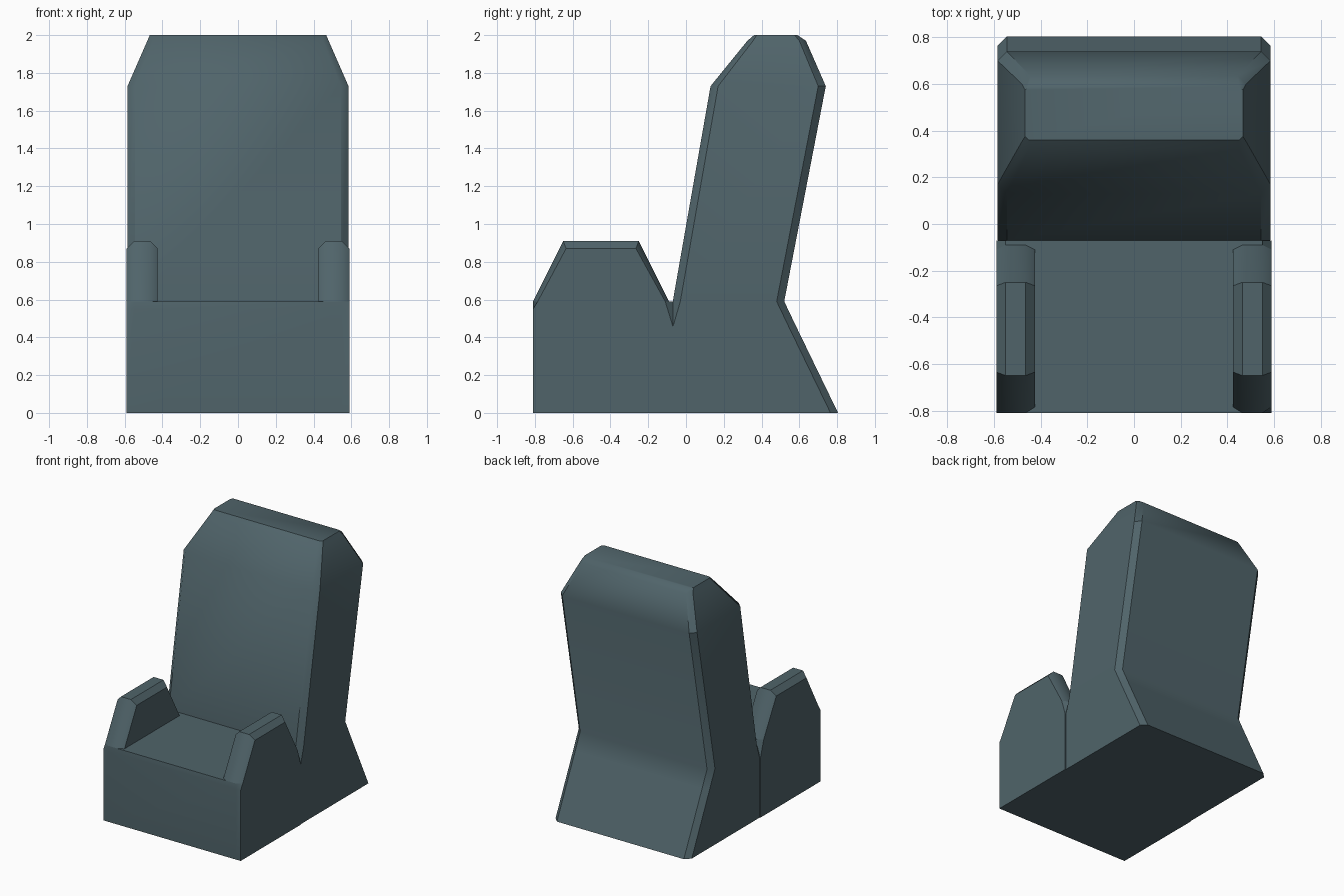
import bpy, bmesh, math

if "Cube" in bpy.data.objects:
    bpy.data.objects.remove(bpy.data.objects["Cube"])

stone = bpy.data.materials.new("slate stone")
stone.diffuse_color = (0.080, 0.127, 0.144, 1)
stone.use_nodes = True
stone.node_tree.nodes["Principled BSDF"].inputs["Base Color"].default_value = stone.diffuse_color


def loft(name, rings):
    """Skin a list of equal-length point rings and cap both ends."""
    bm = bmesh.new()
    vs = [[bm.verts.new(p) for p in ring] for ring in rings]
    n = len(vs[0])
    for a, b in zip(vs, vs[1:]):
        for i in range(n):
            j = (i + 1) % n
            bm.faces.new((a[i], a[j], b[j], b[i]))
    bm.faces.new(vs[0][::-1])
    bm.faces.new(vs[-1])
    bmesh.ops.remove_doubles(bm, verts=bm.verts, dist=0.0005)
    bmesh.ops.recalc_face_normals(bm, faces=bm.faces)
    me = bpy.data.meshes.new(name)
    bm.to_mesh(me)
    bm.free()
    me.materials.append(stone)
    ob = bpy.data.objects.new(name, me)
    bpy.context.collection.objects.link(ob)
    bpy.ops.object.select_all(action='DESELECT')
    ob.select_set(True)
    bpy.context.view_layer.objects.active = ob
    bpy.ops.object.shade_smooth_by_angle(angle=math.radians(37))
    return ob


def across(x, profile):
    """Side profile (y, z) placed at x."""
    return [(x, y, z) for y, z in profile]


def slab(z, w, y0, y1, c0, c1):
    """Horizontal rectangle with front corners cut by c0, rear by c1."""
    half = [(w - c0, y0), (w, y0 + c0), (w, y1 - c1), (w - c1, y1)]
    return [(x, y, z) for x, y in half] + [(-x, y, z) for x, y in half[::-1]]


# Seat block, with the small notch where armrest and backrest bevels meet
outer = [(-0.81, 0), (-0.81, 0.55), (-0.785, 0.59), (-0.11, 0.59), (-0.07, 0.46), (-0.07, 0)]
inner = [(-0.81, 0), (-0.81, 0.55), (-0.81, 0.59), (-0.09, 0.59), (-0.07, 0.59), (-0.07, 0)]
loft("seat_block", [across(-0.59, outer), across(-0.55, inner),
                    across(0.55, inner), across(0.59, outer)])

# Backrest and flared rear foot
loft("backrest", [
    slab(0, 0.585, -0.07, 0.805, 0.002, 0.04),
    slab(0.46, 0.585, -0.07, 0.582, 0.002, 0.04),
    slab(0.59, 0.585, -0.07, 0.52, 0.04, 0.04),
    slab(1.73, 0.585, 0.13, 0.74, 0.04, 0.04),
    slab(1.97, 0.48, 0.325, 0.635, 0.03, 0.035),
    slab(2.0, 0.467, 0.36, 0.59, 0.015, 0.015),
])

# Armrests, bevelled on both sides
full = [(-0.81, 0.59), (-0.65, 0.91), (-0.25, 0.91), (-0.09, 0.59)]
inset = [(-0.785, 0.59), (-0.635, 0.87), (-0.265, 0.87), (-0.11, 0.59)]
for side, s in (("left", -1), ("right", 1)):
    loft(side + "_armrest", [across(s * 0.425, inset), across(s * 0.465, full),
                             across(s * 0.55, full), across(s * 0.59, inset)])
